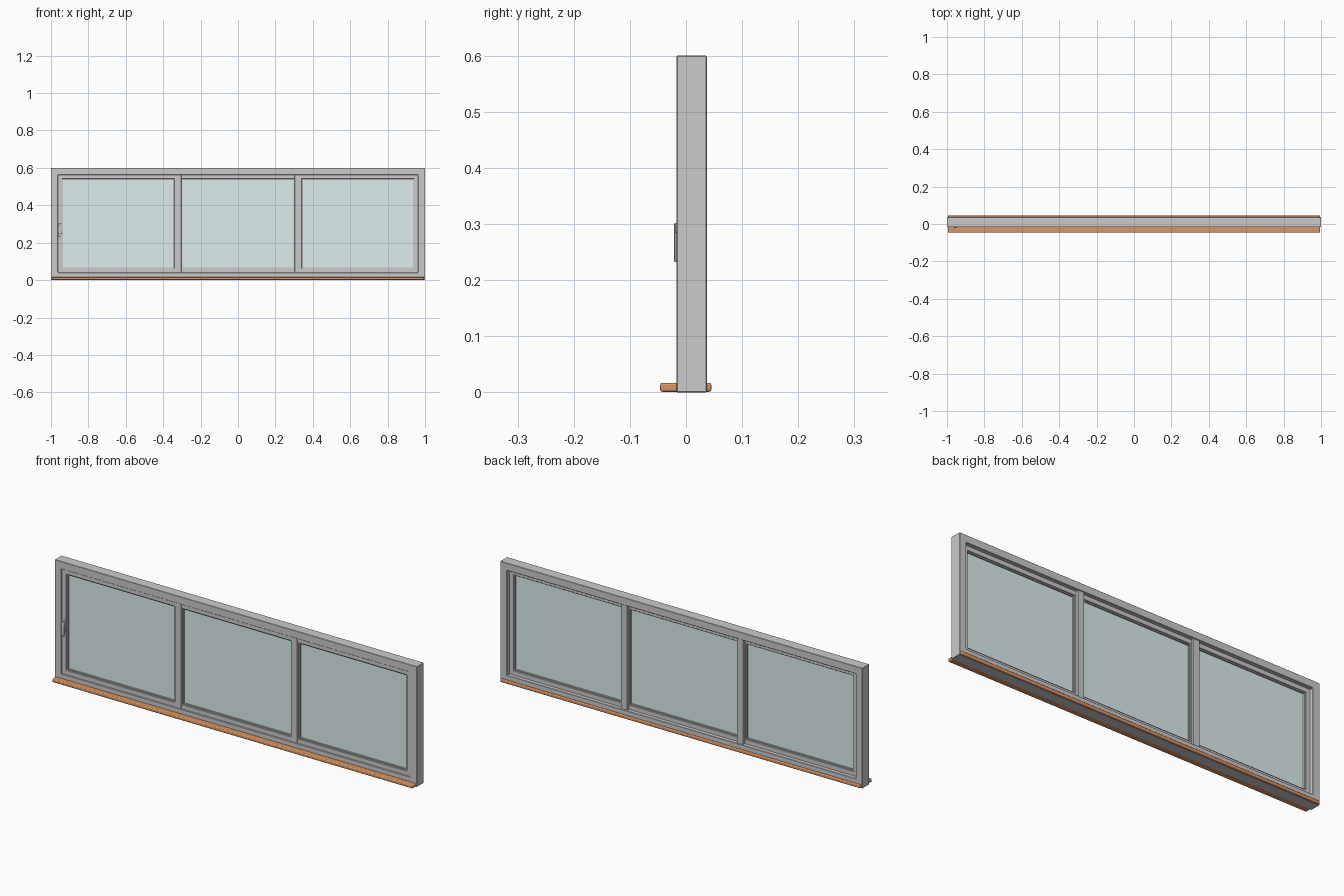
import bpy, bmesh

if "Cube" in bpy.data.objects:
    bpy.data.objects.remove(bpy.data.objects["Cube"])


def finish(name, bm, bevel=0.0, segments=1, color=None):
    bmesh.ops.recalc_face_normals(bm, faces=bm.faces)
    me = bpy.data.meshes.new(name)
    bm.to_mesh(me)
    bm.free()
    ob = bpy.data.objects.new(name, me)
    bpy.context.collection.objects.link(ob)
    if bevel:
        m = ob.modifiers.new("bevel", 'BEVEL')
        m.width, m.segments, m.limit_method = bevel, segments, 'ANGLE'
    if color:
        mat = bpy.data.materials.new(name + "_material")
        mat.diffuse_color = color
        mat.use_nodes = True
        mat.node_tree.nodes["Principled BSDF"].inputs["Base Color"].default_value = mat.diffuse_color
        me.materials.append(mat)
    return ob


def box(name, x, y, z, bevel=0.0, segments=1, color=None):
    bm = bmesh.new()
    bmesh.ops.create_cube(bm, size=1)
    for v in bm.verts:
        for i, (lo, hi) in enumerate((x, y, z)):
            v.co[i] = lo if v.co[i] < 0 else hi
    return finish(name, bm, bevel, segments, color)


def ring(name, outer, inner, y, bevel=0.0):
    """Rectangular frame; outer and inner are (x0, x1, z0, z1)."""
    bm = bmesh.new()

    def loop(r, yy):
        x0, x1, z0, z1 = r
        return [bm.verts.new((px, yy, pz)) for px, pz in
                ((x0, z0), (x1, z0), (x1, z1), (x0, z1))]
    loops = [loop(outer, y[0]), loop(inner, y[0]), loop(inner, y[1]), loop(outer, y[1])]
    for k in range(4):
        a, b = loops[k], loops[(k + 1) % 4]
        for i in range(4):
            j = (i + 1) % 4
            bm.faces.new((a[i], a[j], b[j], b[i]))
    return finish(name, bm, bevel)


def inset(r, d):
    return (r[0] + d, r[1] - d, r[2] + d, r[3] - d)


# Outer frame
ring("outer_frame", (-1, 1, 0, 0.6), (-0.963, 0.963, 0.04, 0.563), (-0.017, 0.037), 0.0015)

# Wooden sill, rounded along its edges
sill = box("sill", (-0.995, 0.995), (-0.046, 0.045), (0.001, 0.017), 0.004, 3,
           (0.70, 0.30, 0.12, 1))

# Three sashes, each with a glazing bead and a pane
panes = {"left": (-0.935, -0.346), "middle": (-0.296, 0.296), "right": (0.346, 0.935)}
for side, (x0, x1) in panes.items():
    glass = (x0, x1, 0.067, 0.536)
    ring(side + "_sash", inset(glass, -0.028), inset(glass, -0.005), (-0.012, 0.018), 0.001)
    ring(side + "_bead", inset(glass, -0.008), glass, (-0.006, 0.013))
    box(side + "_glass", (x0 - 0.004, x1 + 0.004), (0.001, 0.006), (0.063, 0.54),
        color=(0.72, 0.85, 0.85, 1))

# Mullions between the sashes
for side, x in (("left", -0.32), ("right", 0.32)):
    box(side + "_mullion", (x - 0.017, x + 0.017), (-0.015, 0.032), (0.038, 0.565), 0.001)

# Handle: back plate, pivot and grip
box("handle_plate", (-0.957, -0.941), (-0.015, -0.011), (0.25, 0.312), 0.0015, 2)
box("handle_pivot", (-0.955, -0.943), (-0.019, -0.012), (0.284, 0.302), 0.002, 2)
box("handle_grip", (-0.962, -0.946), (-0.021, -0.0165), (0.232, 0.302), 0.0018, 2)

# Smooth the rounded parts
bpy.ops.object.select_all(action='DESELECT')
for ob in bpy.data.objects:
    if ob.name == "sill" or ob.name.startswith("handle"):
        ob.select_set(True)
        bpy.context.view_layer.objects.active = ob
bpy.ops.object.shade_smooth_by_angle()
